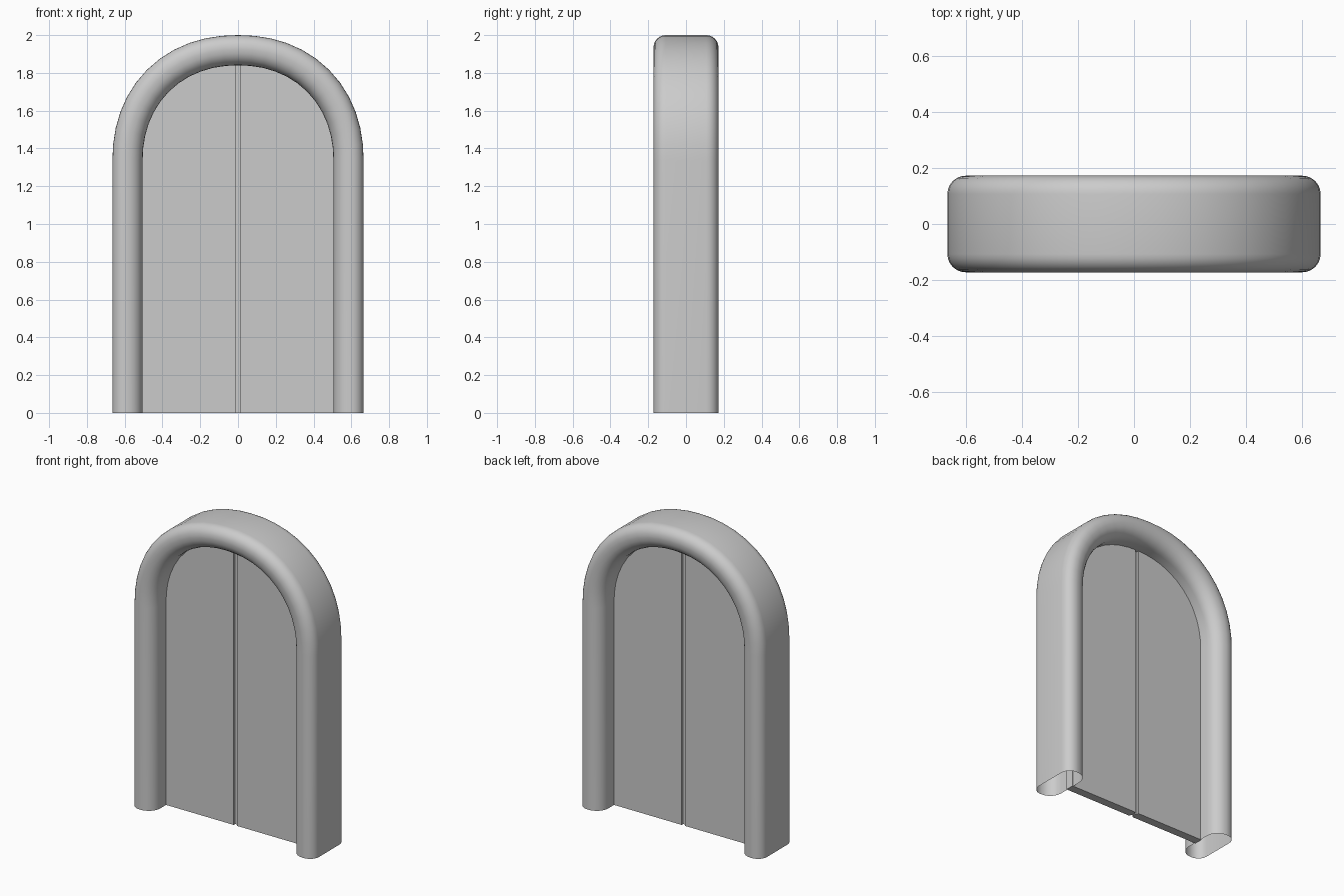
import bpy, bmesh
from math import cos, sin, pi

if "Cube" in bpy.data.objects:
    bpy.data.objects.remove(bpy.data.objects["Cube"])

SPRING, INNER, WIDTH, HALF_DEPTH = 1.335, 0.505, 0.16, 0.172
POWER, STEPS = 2.15, 24


def arch(radius, start=0.0, end=pi):
    """Slightly squared arch as (x, z) points, counter-clockwise from start."""
    pts = []
    for i in range(STEPS + 1):
        a = start + (end - start) * i / STEPS
        c, s = cos(a), sin(a)
        r = radius / (abs(c) ** POWER + abs(s) ** POWER) ** (1 / POWER)
        pts.append((r * c, SPRING + r * s))
    return pts


def finish(name, bm, smooth=False):
    bmesh.ops.recalc_face_normals(bm, faces=bm.faces)
    me = bpy.data.meshes.new(name)
    bm.to_mesh(me)
    bm.free()
    ob = bpy.data.objects.new(name, me)
    bpy.context.collection.objects.link(ob)
    if smooth:
        bpy.ops.object.select_all(action='DESELECT')
        ob.select_set(True)
        bpy.context.view_layer.objects.active = ob
        bpy.ops.object.shade_smooth_by_angle(angle=0.7)
    return ob


def frame_profile(r_in=0.085, r_out=0.065, n=6):
    """Rounded section as (offset from the opening, y) points."""
    corners = [(WIDTH - r_out, HALF_DEPTH - r_out, r_out, 0),
               (r_in, HALF_DEPTH - r_in, r_in, pi / 2),
               (r_in, r_in - HALF_DEPTH, r_in, pi),
               (WIDTH - r_out, r_out - HALF_DEPTH, r_out, 3 * pi / 2)]
    return [(d + r * cos(a + i / n * pi / 2), y + r * sin(a + i / n * pi / 2))
            for d, y, r, a in corners for i in range(n + 1)]


# Arched frame: hollow section swept up one leg, round the arch, down the other
bm = bmesh.new()
rows = []
for d, y in frame_profile():
    rad = INNER + d
    path = [(rad, 0)] + arch(rad) + [(-rad, 0)]
    rows.append([bm.verts.new((x, y, z)) for x, z in path])
for i, row in enumerate(rows):
    nxt = rows[(i + 1) % len(rows)]
    for j in range(len(row) - 1):
        bm.faces.new((row[j], row[j + 1], nxt[j + 1], nxt[j]))
finish("arched_frame", bm, smooth=True)

# Two thin door leaves filling the opening
GAP, LEAF = 0.012, 0.028
for side, name in ((1, "right_door_leaf"), (-1, "left_door_leaf")):
    edge = arch(INNER + 0.006, 0, pi / 2 - 0.03)
    outline = [(GAP, 0), (INNER + 0.006, 0)] + edge + [(GAP, edge[-1][1])]
    bm = bmesh.new()
    face = bm.faces.new([bm.verts.new((side * x, -LEAF, z)) for x, z in outline])
    ext = bmesh.ops.extrude_face_region(bm, geom=[face], use_keep_orig=True)
    for v in ext["geom"]:
        if isinstance(v, bmesh.types.BMVert):
            v.co.y = LEAF
    finish(name, bm)

# Recessed strip between the leaves
bm = bmesh.new()
bmesh.ops.create_cube(bm, size=1)
for v in bm.verts:
    v.co = (v.co.x * 2 * GAP, v.co.y * 0.024, (v.co.z + 0.5) * 1.845)
finish("center_seam", bm)
